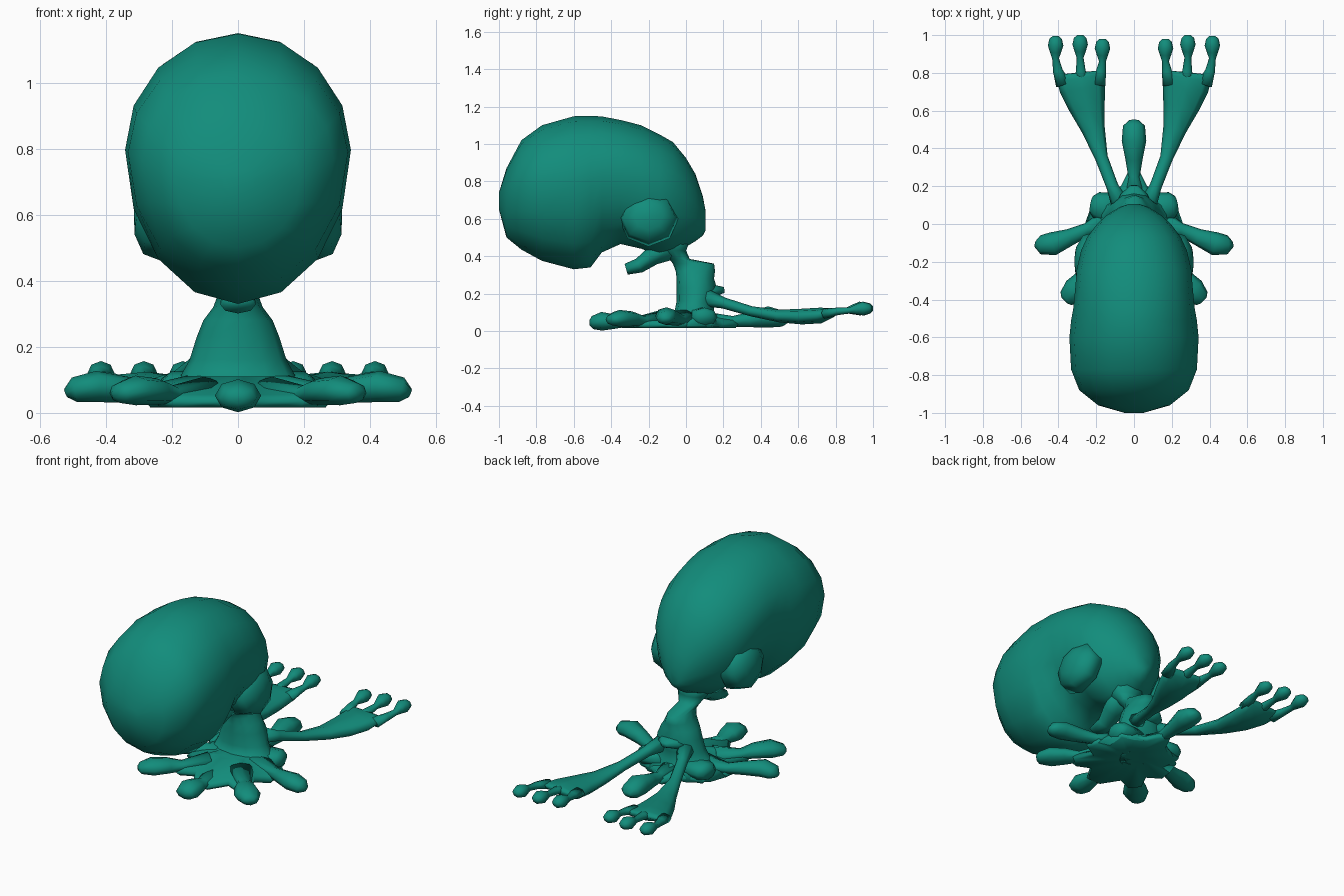
import bpy, bmesh, math
from mathutils import Vector

teal = bpy.data.materials.new("teal skin")
teal.diffuse_color = (0.006, 0.265, 0.2, 1)


def skin(name, rings):
    """Bridge closed rings of equal length and cap both ends."""
    bm = bmesh.new()
    vs = [[bm.verts.new(p) for p in r] for r in rings]
    n = len(rings[0])
    for a, b in zip(vs, vs[1:]):
        for i in range(n):
            j = (i + 1) % n
            bm.faces.new((a[i], a[j], b[j], b[i]))
    bm.faces.new(vs[0])
    bm.faces.new(vs[-1])
    bmesh.ops.recalc_face_normals(bm, faces=bm.faces)
    for f in bm.faces:
        f.smooth = True
    me = bpy.data.meshes.new(name)
    bm.to_mesh(me)
    bm.free()
    me.materials.append(teal)
    ob = bpy.data.objects.new(name, me)
    bpy.context.collection.objects.link(ob)
    return ob


def circle(n):
    return [(math.cos(2 * math.pi * i / n), math.sin(2 * math.pi * i / n)) for i in range(n)]


def limb(name, path, side=1, n=8):
    """Tube along (x, y, z, half width, half height) stations."""
    pts = [Vector((side * p[0], p[1], p[2])) for p in path]
    rings = []
    for k, p in enumerate(path):
        t = (pts[min(k + 1, len(pts) - 1)] - pts[max(k - 1, 0)]).normalized()
        u = t.cross(Vector((0, 0, 1))).normalized()
        w = u.cross(t)
        rings.append([pts[k] + u * c * p[3] + w * s * p[4] for c, s in circle(n)])
    return skin(name, rings)


# Mantle and head: (y, bottom, top, half width), widest above the middle
head = [(-1.0, .65, .74, .05), (-.96, .5, .87, .19), (-.88, .435, 1.02, .29),
        (-.77, .375, 1.1, .333), (-.6, .33, 1.148, .342), (-.51, .34, 1.15, .333),
        (-.45, .42, 1.147, .322), (-.35, .465, 1.128, .312), (-.24, .44, 1.1, .303),
        (-.14, .40, 1.05, .28), (-.07, .415, 1.01, .248), (0, .45, .925, .195),
        (.05, .48, .84, .14), (.09, .51, .72, .075), (.105, .54, .64, .03)]
rings = []
for y, lo, hi, w in head:
    mid = lo + .57 * (hi - lo)
    rings.append([(w * c, y, mid + s * ((hi - mid) if s > 0 else (mid - lo)))
                  for c, s in circle(16)])
skin("head", rings)

# Body column: (z, front y, back y, half width)
body = [(.02, -.2, .2, .26), (.07, -.12, .17, .22), (.11, -.06, .15, .175), (.16, -.05, .15, .147),
        (.23, -.05, .165, .125), (.28, -.05, .15, .105), (.32, -.055, .155, .075),
        (.36, -.07, .15, .06), (.385, -.09, .02, .06), (.43, -.14, .0, .09), (.5, -.18, .03, .12)]
skin("body", [[(w * c, (a + b) / 2 + s * (b - a) / 2, z) for c, s in circle(12)]
              for z, a, b, w in body])

# Lower mouth tube and back spur
limb("siphon", [(0, -.08, .45, .09, .07), (0, -.18, .4, .07, .05), (0, -.25, .35, .05, .04),
                (0, -.32, .33, .055, .03)])
limb("back_spur", [(0, .1, .21, .1, .05), (0, .16, .215, .07, .03), (0, .205, .22, .02, .015)])

# Web joining the foot lobes
half = [(.04, -.36), (.11, -.25), (.2, -.29), (.25, -.23), (.2, -.13), (.28, -.08),
        (.27, 0), (.2, .02), (.21, .14), (.13, .16), (.07, .2), (.03, .28)]
rim = half + [(-x, y) for x, y in reversed(half)]
skin("foot_web", [[(x * k, y * k, z) for x, y in rim]
                  for k, z in ((.3, .02), (.95, .017), (1, .035), (.92, .055), (.65, .085), (.4, .11))])

# Single lobes at front and back
limb("front_lobe", [(0, -.2, .06, .06, .03), (0, -.33, .045, .04, .025), (0, -.39, .05, .06, .04),
                    (0, -.45, .052, .07, .05), (0, -.5, .045, .055, .035), (0, -.515, .045, .02, .015)])
limb("back_lobe", [(0, .12, .06, .07, .04), (0, .25, .05, .03, .03), (0, .34, .06, .045, .04),
                   (0, .44, .075, .065, .057), (0, .52, .065, .058, .042), (0, .55, .06, .025, .015)])

fingers = [(.19, .167, .98), (.275, .285, 1.0), (.375, .415, .995)]
for side, tag in ((1, "right"), (-1, "left")):
    # Eye bulges
    limb(tag + "_eye", [(.19, -.2, .6, .16, .15), (.27, -.2, .61, .14, .13),
                        (.305, -.2, .615, .08, .075), (.315, -.2, .615, .02, .02)], side)
    # Paired foot lobes
    limb(tag + "_front_lobe", [(.1, -.12, .07, .07, .04), (.2, -.23, .055, .04, .028),
                               (.25, -.29, .065, .06, .04), (.31, -.355, .068, .072, .045),
                               (.36, -.395, .06, .045, .03), (.37, -.405, .06, .02, .012)], side)
    limb(tag + "_side_lobe", [(.12, .01, .08, .08, .04), (.25, -.03, .06, .035, .03),
                              (.34, -.07, .07, .045, .04), (.43, -.105, .08, .062, .047),
                              (.495, -.11, .07, .05, .038), (.52, -.105, .06, .02, .015)], side)
    limb(tag + "_rear_stub", [(.08, .07, .08, .09, .05), (.16, .09, .075, .08, .05),
                              (.2, .1, .075, .07, .05), (.225, .105, .07, .045, .035)], side)
    # Long arm widening to a flat hand
    limb(tag + "_arm", [(.07, .1, .18, .05, .05), (.115, .2, .15, .032, .03),
                        (.172, .35, .105, .034, .027), (.215, .5, .08, .062, .034),
                        (.248, .62, .077, .096, .042), (.272, .72, .083, .122, .042),
                        (.283, .78, .098, .126, .026), (.285, .8, .105, .115, .01)], side)
    # Fingers with round tips
    for i, (x0, x1, tip) in enumerate(fingers):
        limb(f"{tag}_finger_{i + 1}",
             [(x0, .74, .092, .04, .028), (x0 * .3 + x1 * .7, .81, .105, .026, .02),
              (x1, tip - .12, .11, .018, .016), (x1, tip - .085, .115, .03, .027),
              (x1, tip - .05, .12, .041, .037), (x1, tip - .015, .12, .033, .027),
              (x1, tip, .12, .016, .012)], side)
